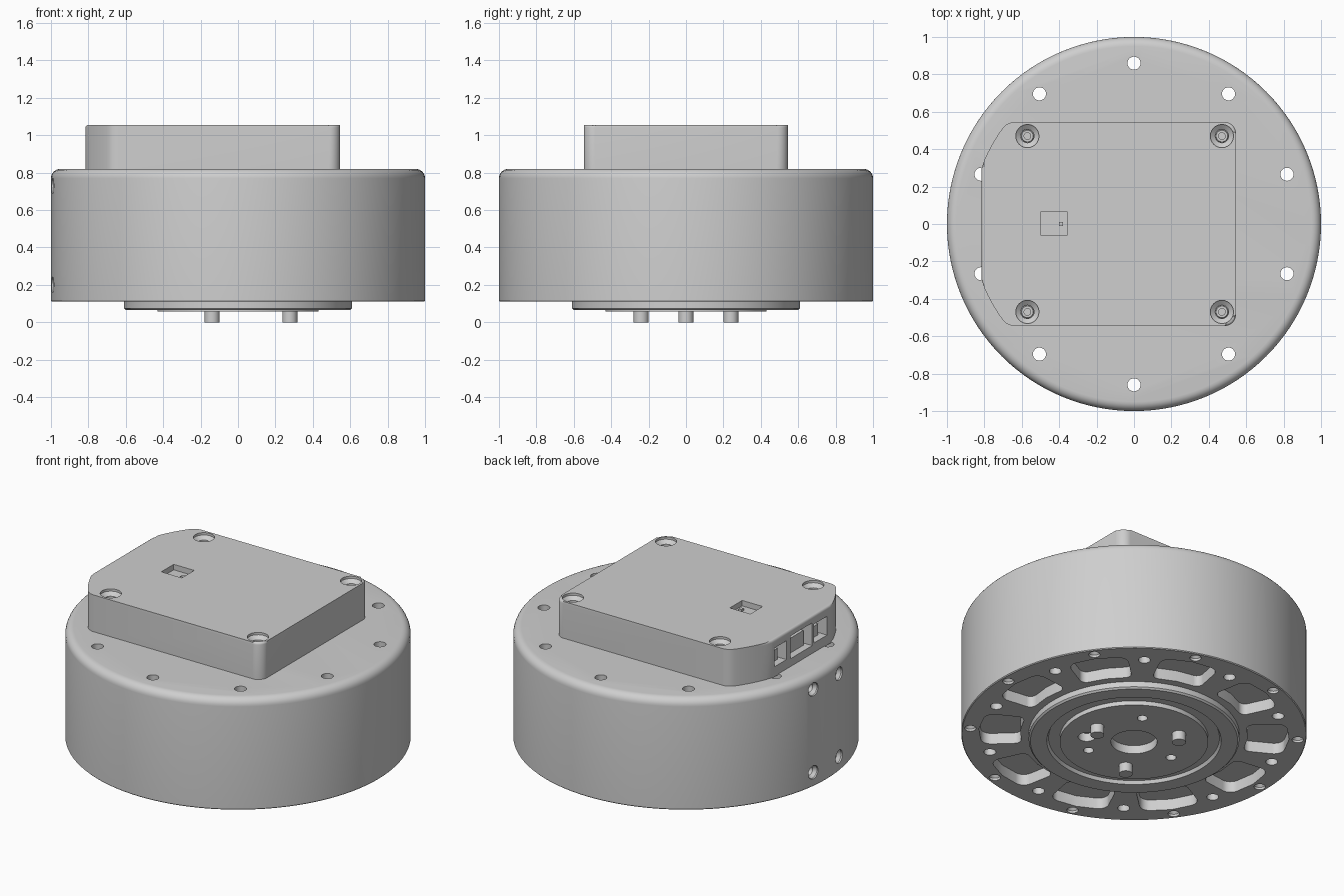
import bpy, bmesh
from math import sin, cos, pi, radians, tan
from mathutils import Matrix, Vector

cube = bpy.data.objects.get("Cube")
if cube:
    bpy.data.objects.remove(cube, do_unlink=True)

grey = bpy.data.materials.new("machined_grey")
grey.use_nodes = True
colour = (0.62, 0.62, 0.62, 1)
grey.diffuse_color = colour
grey.node_tree.nodes["Principled BSDF"].inputs["Base Color"].default_value = colour


def polar(r, deg, z=0):
    return Vector((r * cos(radians(deg)), r * sin(radians(deg)), z))


def lathe(bm, profile, matrix=Matrix(), segs=24):
    """Revolve (radius, z) points about z; open ends are capped."""
    rings = []
    for r, z in profile:
        rings.append([bm.verts.new(matrix @ polar(r, 360 * i / segs, z)) for i in range(segs)])
    for a, b in zip(rings, rings[1:]):
        for i in range(segs):
            j = (i + 1) % segs
            bm.faces.new((a[i], a[j], b[j], b[i]))
    bm.faces.new(rings[0][::-1])
    bm.faces.new(rings[-1])


def rod(bm, x, y, r, z0, z1, segs=24):
    lathe(bm, [(r, z0), (r, z1)], Matrix.Translation((x, y, 0)), segs)


def box(bm, lo, hi):
    lo, hi = Vector(lo), Vector(hi)
    m = Matrix.Translation((lo + hi) / 2) @ Matrix.Diagonal((*(hi - lo), 1))
    bmesh.ops.create_cube(bm, size=1, matrix=m)


def rounded(corners, steps=6):
    """Outline from (point, fillet radius) corners."""
    out, n = [], len(corners)
    for i, (p, r) in enumerate(corners):
        if r == 0:
            out.append(p)
            continue
        a = (corners[i - 1][0] - p).normalized()
        b = (corners[(i + 1) % n][0] - p).normalized()
        half = a.angle(b) / 2
        mid = p + (a + b).normalized() * (r / sin(half))
        d = r / tan(half)
        s, e = p + a * d - mid, p + b * d - mid
        for k in range(steps + 1):
            out.append(mid + s.lerp(e, k / steps).normalized() * r)
    return out


def prism(bm, outline, z0, z1):
    low = [bm.verts.new((p.x, p.y, z0)) for p in outline]
    high = [bm.verts.new((p.x, p.y, z1)) for p in outline]
    n = len(low)
    for i in range(n):
        j = (i + 1) % n
        bm.faces.new((low[i], low[j], high[j], high[i]))
    bm.faces.new(low[::-1])
    return bm.faces.new(high)


def make(name, bm):
    bmesh.ops.recalc_face_normals(bm, faces=bm.faces)
    mesh = bpy.data.meshes.new(name)
    bm.to_mesh(mesh)
    bm.free()
    obj = bpy.data.objects.new(name, mesh)
    bpy.context.collection.objects.link(obj)
    mesh.materials.append(grey)
    return obj


def select(obj):
    bpy.ops.object.select_all(action='DESELECT')
    obj.select_set(True)
    bpy.context.view_layer.objects.active = obj


def carve(obj, cutter_bm):
    cutter = make("cutter", cutter_bm)
    cutter.hide_render = True
    mod = obj.modifiers.new("cut", 'BOOLEAN')
    mod.operation, mod.solver, mod.object = 'DIFFERENCE', 'EXACT', cutter
    select(obj)
    bpy.ops.object.modifier_apply(modifier=mod.name)
    bpy.data.objects.remove(cutter, do_unlink=True)


def smooth(obj):
    select(obj)
    bpy.ops.object.shade_smooth_by_angle(angle=radians(30))


# Round housing with a filleted top rim
bm = bmesh.new()
rim = [(0.95 + 0.05 * cos(t * pi / 12), 0.77 + 0.05 * sin(t * pi / 12)) for t in range(7)]
lathe(bm, [(0.995, 0.11), (1, 0.115)] + rim, segs=128)
housing = make("housing", bm)

# Housing cuts: through holes, underside pockets, rim screws, side screw holes
bm = bmesh.new()
for k in range(10):
    a = 36 * k
    p = polar(0.86, a + 18)
    rod(bm, p.x, p.y, 0.035, 0, 1)
    inner = [(polar(0.89, a - 11.5), 0.06), (polar(0.9, a), 0), (polar(0.89, a + 11.5), 0.06)]
    outer = [(polar(0.66, a + 13), 0.04), (polar(0.66, a), 0), (polar(0.66, a - 13), 0.04)]
    prism(bm, rounded(inner + outer), 0.05, 0.18)
    p = polar(0.95, a)
    lathe(bm, [(0.033, 0.1), (0.033, 0.125), (0.018, 0.14), (0.018, 0.2)],
          Matrix.Translation(p))
for a in (172.5, 187.5):
    for z in (0.2, 0.73):
        m = Matrix.Translation((0, 0, z)) @ Matrix.Rotation(radians(a), 4, 'Z') @ Matrix.Rotation(pi / 2, 4, 'Y')
        lathe(bm, [(0.027, 0.91), (0.027, 0.97), (0.042, 0.99), (0.042, 1.05)], m)
carve(housing, bm)
smooth(housing)

# Electronics cover with curved corners on the connector end
bm = bmesh.new()
end = [(polar(0.87, a), 0) for a in (146, 150, 154, 157)]
far = [(Vector((p.x, -p.y, 0)), 0) for p, r in reversed(end)]
outline = rounded([(Vector((0.545, -0.545, 0)), 0.06), (Vector((0.545, 0.545, 0)), 0.06),
                   (Vector((-0.678, 0.545, 0)), 0.08)] + end
                  + [(Vector((-0.815, 0.295, 0)), 0), (Vector((-0.815, -0.295, 0)), 0)]
                  + far + [(Vector((-0.678, -0.545, 0)), 0.08)])
top = prism(bm, outline, 0.815, 1.055)
bmesh.ops.bevel(bm, geom=list(top.edges), offset=0.013, segments=3, affect='EDGES', profile=0.5)
cover = make("cover", bm)

# Cover cuts: screw wells, window, connector ports
wells = [(x, y) for x in (-0.57, 0.47) for y in (-0.47, 0.47)]
ports = [(0.15, 0.27, 0.88, 1.0), (-0.11, 0.11, 0.87, 1.015), (-0.26, -0.13, 0.88, 1.0)]
bm = bmesh.new()
for x, y in wells:
    lathe(bm, [(0.036, 0.94), (0.036, 1.02), (0.062, 1.04), (0.062, 1.1)],
          Matrix.Translation((x, y, 0)))
box(bm, (-0.5, -0.06, 1.02), (-0.355, 0.065, 1.1))
for y0, y1, z0, z1 in ports:
    box(bm, (-0.9, y0, z0), (-0.72, y1, z1))
carve(cover, bm)
smooth(cover)

# Socket-head screws at the bottom of the wells
bm = bmesh.new()
for x, y in wells:
    lathe(bm, [(0.035, 0.93), (0.035, 0.995), (0.031, 1.0), (0.018, 1.0), (0.018, 0.97)],
          Matrix.Translation((x, y, 0)))
smooth(make("cover_screws", bm))

# Connectors inside the ports and the small part in the window
bm = bmesh.new()
for y0, y1, z0, z1 in ports:
    box(bm, (-0.77, y0 + 0.025, z0 - 0.01), (-0.71, y1 - 0.025, z1 - 0.05))
box(bm, (-0.4, -0.012, 1.01), (-0.38, 0.012, 1.035))
make("connectors", bm)

# Output hub: outer ring, shallow groove and raised centre plate
bm = bmesh.new()
lathe(bm, [(0.61, 0.13), (0.61, 0.075), (0.6, 0.065), (0.505, 0.065), (0.495, 0.085),
           (0.43, 0.085), (0.43, 0.057)], segs=96)
hub = make("output_hub", bm)

# Hub cuts: shaft bore and threaded holes
bm = bmesh.new()
rod(bm, 0, 0, 0.134, 0, 0.12, 48)
for a, r in ((60, 0.03), (180, 0.03), (300, 0.03), (332, 0.05)):
    p = polar(0.28, a)
    rod(bm, p.x, p.y, r, 0, 0.115)
carve(hub, bm)
smooth(hub)

# Three drive pins
bm = bmesh.new()
for a in (0, 120, 240):
    p = polar(0.277, a)
    rod(bm, p.x, p.y, 0.04, 0, 0.1)
smooth(make("drive_pins", bm))
